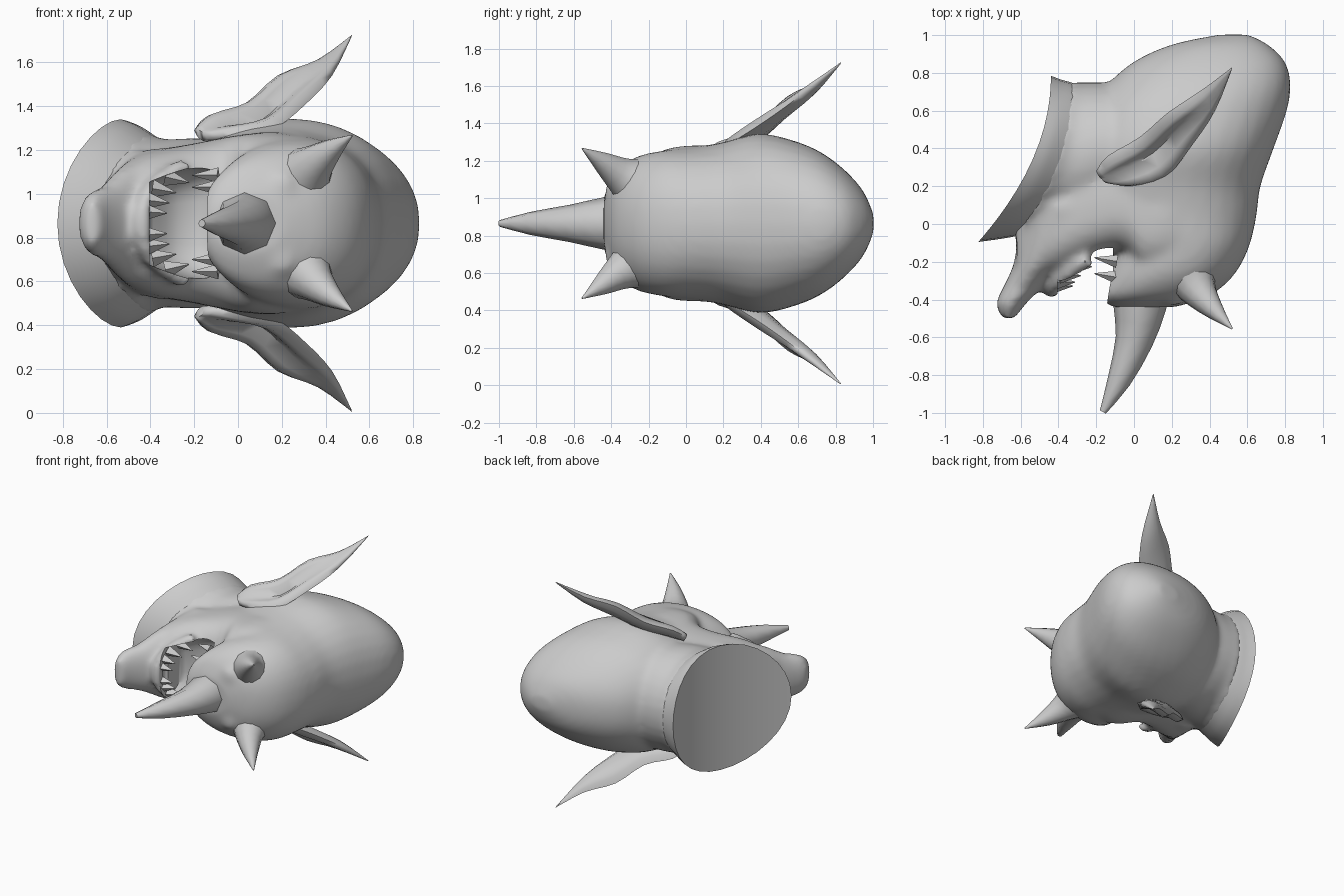
import bpy, bmesh, math
from mathutils import Vector

old = bpy.data.objects.get("Cube")
if old:
    bpy.data.objects.remove(old)

MID = 0.865  # height of the symmetry plane
SIDES = 32

grey = bpy.data.materials.new("plain_grey")
grey.use_nodes = True
grey.diffuse_color = (0.6, 0.6, 0.6, 1)
grey.node_tree.nodes["Principled BSDF"].inputs["Base Color"].default_value = (0.6, 0.6, 0.6, 1)


def shade(obj, angle):
    bpy.ops.object.select_all(action='DESELECT')
    obj.select_set(True)
    bpy.context.view_layer.objects.active = obj
    bpy.ops.object.shade_smooth_by_angle(angle=math.radians(angle))


def finish(name, bm, angle=50):
    bmesh.ops.recalc_face_normals(bm, faces=bm.faces)
    mesh = bpy.data.meshes.new(name)
    bm.to_mesh(mesh)
    bm.free()
    obj = bpy.data.objects.new(name, mesh)
    bpy.context.collection.objects.link(obj)
    mesh.materials.append(grey)
    shade(obj, angle)
    return obj


def refine(rows, steps=4):
    """Smooth curve through rows of numbers."""
    out = []
    for i in range(len(rows) - 1):
        quad = [rows[max(i - 1, 0)], rows[i], rows[i + 1], rows[min(i + 2, len(rows) - 1)]]
        for s in range(steps):
            t = s / steps
            out.append([b + t / 2 * (c - a + t * (2 * a - 5 * b + 4 * c - d + t * (3 * (b - c) + d - a)))
                        for a, b, c, d in zip(*quad)])
    return out + [list(rows[-1])]


def loft(bm, rings):
    """Skin a list of rings and close both ends with strips."""
    rows = [[bm.verts.new(p) for p in ring] for ring in rings]
    n = len(rows[0])
    for a, b in zip(rows, rows[1:]):
        for i in range(n):
            j = (i + 1) % n
            bm.faces.new((a[i], a[j], b[j], b[i]))
    for row in (rows[0], rows[-1]):
        for i in range(n // 2):
            quad = [row[i], row[i + 1], row[(n - i - 1) % n], row[(n - i) % n]]
            bm.faces.new(list(dict.fromkeys(quad)))


def oval(power):
    for i in range(SIDES):
        a = 2 * math.pi * i / SIDES
        c, s = math.cos(a), math.sin(a)
        yield (math.copysign(abs(c) ** power, c), math.copysign(abs(s) ** power, s))


def slices(table, power, along_x=False):
    """Rings from rows of (position, low, high, half width), along y or x."""
    rings = []
    for pos, lo, hi, h in refine(table):
        ring = [((lo + hi) / 2 + (hi - lo) / 2 * c, MID + h * s) for c, s in oval(power)]
        rings.append([(pos, w, z) if along_x else (w, pos, z) for w, z in ring])
    return rings


def neck(table):
    """Rings of the neck, from the bent rim (0) to the root inside the skull (1)."""
    rings = []
    for t, lo, hi, h in refine(table):
        ring = []
        for c, s in oval(1):
            y = (lo + hi) / 2 + (hi - lo) / 2 * c
            bend = -0.44 - 0.38 * ((0.78 - y) / 0.87) ** 2
            ring.append((bend * (1 - t), y, MID + h * s))
        rings.append(ring)
    return rings


def horn(bm, path, sides=8):
    """Tube along rows of (x, y, z, radius)."""
    pts = [Vector(p[:3]) for p in path]
    rings = []
    for k, p in enumerate(pts):
        t = (pts[min(k + 1, len(pts) - 1)] - pts[max(k - 1, 0)]).normalized()
        u = t.cross(Vector((1, 0, 0))).normalized()
        v = t.cross(u)
        angles = [2 * math.pi * i / sides for i in range(sides)]
        rings.append([p + path[k][3] * (u * math.cos(a) + v * math.sin(a)) for a in angles])
    loft(bm, rings)


# Head: skull, cheeks, lower jaw and neck root fused into one skin
bm = bmesh.new()
loft(bm, slices([
    (-0.44, -0.12, 0.22, 0.14), (-0.38, -0.18, 0.40, 0.27), (-0.27, -0.14, 0.53, 0.355),
    (-0.12, -0.10, 0.61, 0.39), (0.05, -0.25, 0.65, 0.41), (0.2, -0.32, 0.67, 0.435),
    (0.4, -0.3, 0.74, 0.48), (0.6, -0.25, 0.81, 0.435), (0.74, -0.14, 0.83, 0.37),
    (0.86, 0.0, 0.80, 0.275), (0.95, 0.2, 0.71, 0.17), (1.003, 0.45, 0.61, 0.05)], 0.9))
loft(bm, slices([
    (-0.5, -0.70, -0.63, 0.10), (-0.42, -0.73, -0.57, 0.15), (-0.33, -0.69, -0.48, 0.18),
    (-0.22, -0.64, -0.38, 0.25), (-0.1, -0.62, -0.25, 0.30), (0.1, -0.6, -0.1, 0.35)], 0.95))
loft(bm, slices([
    (-0.62, -0.3, 0.2, 0.17), (-0.45, -0.28, 0.3, 0.31), (-0.2, -0.18, 0.4, 0.365),
    (-0.05, -0.16, 0.4, 0.395), (0.05, -0.28, 0.4, 0.41), (0.2, -0.27, 0.4, 0.415),
    (0.4, -0.2, 0.3, 0.36)], 0.7, True))
loft(bm, neck([(0.2, -0.07, 0.755, 0.425), (0.35, -0.05, 0.75, 0.385),
               (0.6, 0, 0.75, 0.39), (1, 0.1, 0.74, 0.38)]))

# Lower lip arch and brow bumps
lip = [(-0.435 + 0.2 * abs(k / 5) ** 3, -0.355 + 0.17 * (k / 5) ** 2, MID + 0.053 * k, 0.042)
       for k in range(-5, 6)]
horn(bm, lip)
for side in (-1, 1):
    bump = bmesh.ops.create_icosphere(bm, subdivisions=2, radius=0.09)["verts"]
    bmesh.ops.translate(bm, verts=bump, vec=(0.2, -0.35, MID + side * 0.17))
head = finish("head", bm)

# Mouth hollow cutter
bm = bmesh.new()
loft(bm, slices([(-0.405, -0.6, -0.1, 0.19), (-0.3, -0.6, 0.0, 0.23),
                 (-0.19, -0.6, 0.03, 0.26), (-0.11, -0.25, 0.0, 0.24)], 0.6, True))
cutter = finish("mouth_cutter", bm)
cutter.hide_render = True

remesh = head.modifiers.new("fuse", 'REMESH')
remesh.mode = 'VOXEL'
remesh.voxel_size = 0.02
soft = head.modifiers.new("soften", 'SMOOTH')
soft.factor = 0.5
soft.iterations = 16
cut = head.modifiers.new("mouth", 'BOOLEAN')
cut.operation = 'DIFFERENCE'
cut.object = cutter
bpy.context.view_layer.objects.active = head
for name in ("fuse", "soften", "mouth"):
    bpy.ops.object.modifier_apply(modifier=name)
bpy.data.objects.remove(cutter)
shade(head, 45)

# Flared rim of the neck
bm = bmesh.new()
loft(bm, neck([(0, -0.095, 0.785, 0.475), (0.12, -0.08, 0.765, 0.45),
               (0.24, -0.06, 0.75, 0.41), (0.36, -0.03, 0.73, 0.365)]))
finish("neck_rim", bm)

# Nose horn
bm = bmesh.new()
horn(bm, refine([(0.04, -0.28, MID, 0.16), (0.03, -0.44, MID, 0.14), (0.0, -0.62, MID, 0.1),
                 (-0.08, -0.83, MID, 0.062), (-0.165, -0.995, MID, 0.018)], 2))
finish("nose_horn", bm)

# Ear edges, from the base to the tip
back_edge = [(-0.2, 0.28, 1.29), (-0.14, 0.36, 1.355), (0.03, 0.46, 1.41),
             (0.18, 0.59, 1.54), (0.36, 0.71, 1.61), (0.52, 0.83, 1.725)]
front_edge = [(-0.14, 0.22, 1.25), (0, 0.2, 1.26), (0.17, 0.25, 1.30),
              (0.31, 0.42, 1.41), (0.43, 0.6, 1.54), (0.515, 0.81, 1.71)]
normal = Vector((0, -0.65, 0.76))
ear_depth = [0.03, 0.05, 0.06, 0.055, 0.035, 0.004]
hollow = [0, 0.6, 1.1, 0.8, 0.0, 0.0]
# Cross-section as (share of the width, height in depths, hollow share)
section = [(0, 0, 0), (0.15, 0.6, 0), (0.3, 0.75, 0.4), (0.5, 0.7, 1.1), (0.7, 0.75, 0.4), (0.85, 0.6, 0),
           (1, 0, 0), (0.85, -0.6, 0), (0.7, -0.9, 0), (0.5, -1, 0), (0.3, -0.9, 0), (0.15, -0.6, 0)]

for side, label in ((1, "upper"), (-1, "lower")):
    # Brow horn with a flared root
    bm = bmesh.new()
    horn(bm, refine([(0.22, -0.15, MID + side * 0.17, 0.22), (0.29, -0.25, MID + side * 0.205, 0.16),
                     (0.34, -0.35, MID + side * 0.26, 0.1), (0.42, -0.45, MID + side * 0.33, 0.055),
                     (0.52, -0.555, MID + side * 0.4, 0.004)], 3), 12)
    finish(label + "_brow_horn", bm)

    # Ear: a thick leaf with a hollow inside
    bm = bmesh.new()
    rings = []
    for p, q, (depth, dip) in zip(refine(back_edge, 3), refine(front_edge, 3),
                                  refine(list(zip(ear_depth, hollow)), 3)):
        p, q = Vector(p), Vector(q)
        rings.append([p.lerp(q, share) + normal * depth * (rise - dip * sink) for share, rise, sink in section])
    for ring in rings:
        for v in ring:
            v.z = MID + side * (v.z - MID)
    loft(bm, rings)
    finish(label + "_ear", bm, 80)

# Teeth: lower row along the lip arch, upper rows beside the snout
bm = bmesh.new()
for x, y, z, r in lip[1:10]:
    horn(bm, [(x, y + 0.02, z, 0.042), (x + 0.11, y + 0.02, MID + (z - MID) * 0.88, 0.002)], 4)
for k in (-4, -3, 3, 4):
    y = -0.39 + 0.012 * k * k
    z = MID + 0.055 * k
    horn(bm, [(-0.09, y, z, 0.035), (-0.21, y + 0.02, z, 0.002)], 4)
finish("teeth", bm, 20)
